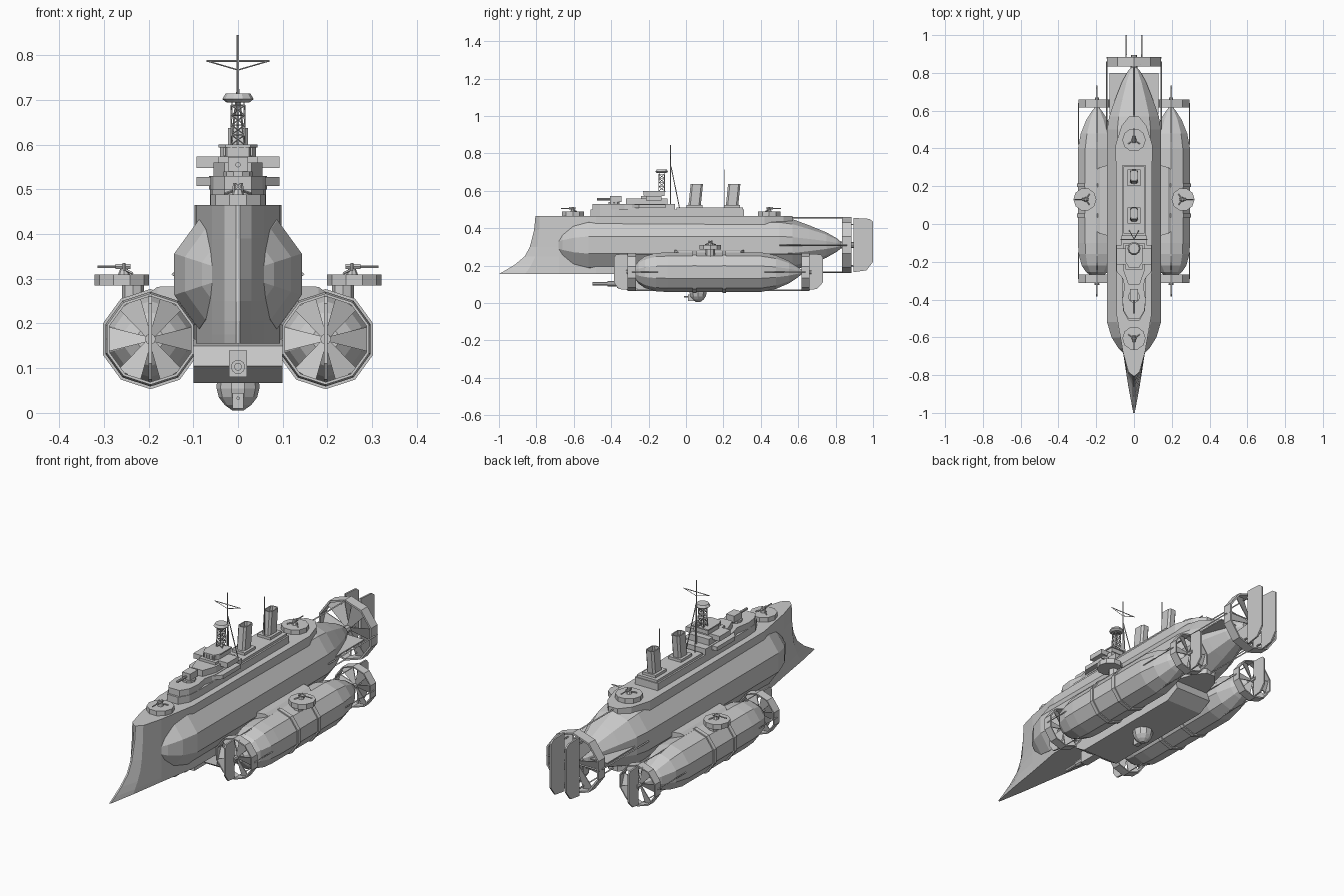
import bpy, bmesh, math
from mathutils import Vector

if "Cube" in bpy.data.objects:
    bpy.data.objects.remove(bpy.data.objects["Cube"])
pi = math.pi

def mesh(name, verts, faces):
    bm = bmesh.new()
    vs = [bm.verts.new(v) for v in verts]
    for f in faces:
        bm.faces.new([vs[i] for i in f])
    bmesh.ops.recalc_face_normals(bm, faces=bm.faces)
    me = bpy.data.meshes.new(name)
    bm.to_mesh(me); bm.free()
    ob = bpy.data.objects.new(name, me)
    bpy.context.collection.objects.link(ob)
    return ob

def loft(name, rings, closed=False):
    """Skin equal-length rings; cap the ends, or join last to first."""
    n, m = len(rings[0]), len(rings)
    faces = [(r*n+i, r*n+(i+1) % n, (r+1) % m*n+(i+1) % n, (r+1) % m*n+i)
             for r in range(m if closed else m-1) for i in range(n)]
    if not closed:
        faces += [tuple(range(n)), tuple(range((m-1)*n, m*n))]
    return mesh(name, [v for r in rings for v in r], faces)

def box(name, x0, x1, y0, y1, z0, z1, rake=0):
    return loft(name, [[(x0, y0+d, z), (x1, y0+d, z), (x1, y1+d, z), (x0, y1+d, z)]
                       for z, d in ((z0, 0), (z1, rake))])

def slab(name, pts, z0, z1):          # plan outline given as right half (x, y)
    full = pts + [(-x, y) for x, y in reversed(pts)]
    return loft(name, [[(x, y, z) for x, y in full] for z in (z0, z1)])

def side(name, pts, x0, x1):          # (y, z) profile extruded along x
    return loft(name, [[(x, y, z) for y, z in pts] for x in (x0, x1)])

def disc(name, x, y, z0, z1, r, n=10, r2=None):
    return loft(name, [[(x+q*math.cos(2*pi*i/n), y+q*math.sin(2*pi*i/n), z) for i in range(n)]
                       for z, q in ((z0, r), (z1, r2 or r))])

def spin(name, x, z, prof, n=10, closed=False):   # lathe (y, r) around the y axis
    return loft(name, [[(x+r*math.sin(2*pi*i/n), y, z+r*math.cos(2*pi*i/n)) for i in range(n)]
                       for y, r in prof], closed)

def rod(name, a, b, r=.003, n=5):
    a, b = Vector(a), Vector(b)
    q = (b-a).to_track_quat('Z', 'Y')
    return loft(name, [[p+q @ Vector((r*math.cos(2*pi*i/n), r*math.sin(2*pi*i/n), 0))
                        for i in range(n)] for p in (a, b)])

def fan(name, x, y0, y1, z, r):       # ring duct with six pitched blades
    t = r*.94
    spin(name+"_ring", x, z, [(y0, r), (y1, r), (y1, t), (y0, t)], closed=True)
    ym = (y0+y1)/2
    spin(name+"_hub", x, z, [(y0-.01, r*.12), (y1+.01, r*.1)], 8)
    for k in range(6):
        a = k*pi/3+pi/6
        u, v = Vector((math.sin(a), 0, math.cos(a))), Vector((math.cos(a), 0, -math.sin(a)))
        c, f = Vector((x, ym, z)), Vector((0, 1, 0))
        quad = [c+u*(r*d)+v*(r*w*s)+f*(s*w*r*.4)
                for d, w, s in ((.08, .06, -1), (.92, .27, -1), (.92, .27, 1), (.08, .06, 1))]
        loft(name+"_blade", [[p+f*h for p in quad] for h in (-.002, .002)])

def gun(name, x, y, z, dx, dy, s=1):  # small pedestal gun with shield
    d, p = Vector((dx, dy, 0)), Vector((x, y, z))
    w, up = Vector((-dy, dx, 0)), Vector((0, 0, 1))
    disc(name+"_pedestal", x, y, z, z+.012*s, .014*s, 8, .009*s)
    for k in (-1, 1):
        rod(name+"_cheek", p+w*k*.009*s+up*.008*s, p+w*k*.007*s+up*.026*s, .004*s, 4)
        rod(name+"_leg", p+w*k*.03*s-d*.02*s+up*.002, p+up*.012*s, .003*s, 4)
    rod(name+"_breech", p-d*.015*s+up*.018*s, p+d*.02*s+up*.018*s, .007*s, 6)
    rod(name+"_barrel", p+d*.015*s+up*.018*s, p+d*.062*s+up*.018*s, .003*s, 6)

# ship hull with ram bow
rings = []
for z, s in ((.155, -1), (.175, -.965), (.205, -.915), (.25, -.862), (.3, -.835), (.39, -.812), (.465, -.805)):
    h = [(.004, s), (.03, s+.02+(-.8-s)*.6), (.058, -.68), (.093, -.48), (.097, .42), (.066, .52), (.025, .57)]
    rings.append([(x, y, z) for x, y in h]+[(-x, y, z) for x, y in reversed(h)])
loft("ship_hull", rings)

# main spindle, tail duct and rudders
spin("main_spindle", 0, .31, [(-.69, .05), (-.66, .085), (-.6, .125), (-.52, .15), (.5, .15), (.57, .138),
                              (.66, .105), (.75, .068), (.81, .034), (.84, .006)])
fan("tail_fan", 0, .835, .885, .31, .15)
for a in range(4):
    dx, dz = (0, .145, 0, -.145)[a], (.145, 0, -.145, 0)[a]
    rod("tail_strut", (dx, .5, .31+dz), (dx, .86, .31+dz), .004, 4)
    rod("tail_spoke", (0, .88, .31), (dx, .88, .31+dz), .004, 4)
for s in (-1, 1):
    side("tail_rudder", [(.895, .455), (.98, .45), (1, .435), (1, .22), (.965, .175), (.895, .165)],
         s*.042-.004, s*.042+.004)
    rod("rudder_post", (s*.042, .86, .42), (s*.042, .9, .42), .004)
    rod("rudder_post", (s*.042, .86, .2), (s*.042, .9, .2), .004)
    box("tail_fin", s*.02, s*.13, .58, .8, .307, .313)

# side pods
for s in (-1, 1):
    x, z = s*.196, .165
    spin("pod_body", x, z, [(-.275, .03), (-.255, .06), (-.22, .085), (-.16, .102), (-.1, .106), (.4, .106),
                            (.48, .09), (.55, .06), (.595, .03), (.62, .01)])
    for y in (.045, .205):
        spin("pod_band", x, z, [(y-.01, .112), (y+.01, .112)])
    fan("pod_front_fan", x, -.312, -.268, z, .102)
    fan("pod_rear_fan", x, .617, .66, z, .102)
    side("pod_rudder", [(.655, .263), (.72, .26), (.732, .245), (.732, .11), (.7, .075), (.655, .07)], x-.004, x+.004)
    side("pod_fore_fin", [(-.312, .263), (-.372, .26), (-.385, .245), (-.385, .11), (-.36, .075), (-.312, .07)],
         x-.004, x+.004)
    for dx, dz in ((0, .097), (.097, 0), (0, -.097), (-.097, 0)):
        rod("pod_rear_strut", (x+dx, .42, z+dz), (x+dx, .64, z+dz), .003, 4)
        rod("pod_front_strut", (x+dx, -.15, z+dz), (x+dx, -.29, z+dz), .003, 4)
    # connector to the hull and pod gun platform
    xs = sorted((s*.08, s*.2))
    loft("pod_connector", [[(q, -.08+d, h), (q, .33-d, h), (q, .33-d, .2), (q, -.08+d, .2)]
                           for q, d, h in ((s*.08, 0, .285), (s*.18, .03, .282), (s*.225, .06, .25))])
    disc("platform_support", s*.235, .13, .22, .288, .025, 8)
    disc("pod_platform", s*.26, .13, .285, .31, .061)
    gun("pod_gun", s*.255, .13, .31, s, 0, .95)

# belly gondola with bow gun and dome
side("gondola", [(-.2, .165), (-.3, .15), (-.31, .105), (-.25, .067), (.37, .067), (.44, .105), (.42, .16)], -.1, .1)
box("gondola_gun_mount", -.02, .02, -.37, -.25, .08, .14)
rod("gondola_gun_sleeve", (0, -.42, .103), (0, -.3, .103), .016, 10)
rod("gondola_gun_barrel", (0, -.5, .103), (0, -.4, .103), .009, 8)
dome = [(.075, .047), (.055, .048), (.035, .043), (.018, .03), (.005, .012)]
loft("belly_dome", [[(r*math.cos(i*pi/5), .065+r*math.sin(i*pi/5), q) for i in range(10)] for q, r in dome])
box("dome_gun_mount", -.012, .012, .012, .05, .01, .045)
rod("dome_gun_barrel", (0, -.01, .033), (0, .03, .033), .004)

# deck gun platforms fore and aft
for y, d in ((-.605, -1), (.445, 1)):
    disc("deck_platform", 0, y, .465, .488, .062)
    gun("deck_gun", 0, y, .488, 0, d)

# superstructure
slab("lower_house", [(.03, -.51), (.058, -.46), (.063, -.38), (.063, .31), (.04, .31)], .46, .5)
box("aft_house", -.055, .055, -.05, .305, .5, .512)
slab("fore_house", [(.03, -.5), (.055, -.46), (.062, -.4), (.05, -.33), (.065, -.27), (.065, -.06)], .5, .53)
slab("lower_wings", [(.05, -.3), (.093, -.25), (.093, -.11), (.05, -.11)], .508, .528)
slab("bridge_tower", [(.03, -.32), (.055, -.25), (.055, -.1)], .53, .56)
slab("bridge_wings", [(.045, -.24), (.045, -.215), (.093, -.215), (.093, -.13), (.04, -.13)], .548, .573)
slab("wheelhouse", [(.025, -.225), (.04, -.2), (.04, -.115)], .573, .594)
slab("wheelhouse_roof", [(.028, -.229), (.044, -.202), (.044, -.11)], .594, .6)
for k in range(-2, 3):
    box("window_post", k*.015-.002, k*.015+.002, -.228, -.2, .575, .594)

# main forward gun
disc("main_turret_base", 0, -.385, .53, .54, .032, 10)
box("main_turret", -.022, .022, -.405, -.345, .54, .572)
rod("main_barrel", (0, -.475, .555), (0, -.4, .555), .006, 8)

# funnels
for y in (.01, .21):
    box("funnel_base", -.035, .035, y-.008, y+.078, .505, .525)
    slope = [[(.022*a, y+.035+d+.033*b, z) for a, b in ((-1, -.7), (-.6, -1), (.6, -1), (1, -.7),
              (1, .7), (.6, 1), (-.6, 1), (-1, .7))] for z, d in ((.51, 0), (.637, .013), (.637, .013), (.615, .011))]
    for i, v in enumerate(slope[2] + slope[3]):   # hollow mouth
        slope[2+i//8][i % 8] = (v[0]*.8, (v[1]-y-.048)*.85+y+.048, v[2])
    loft("funnel", slope)

# lattice mast with lookout
c = [(-1, -1), (1, -1), (1, 1), (-1, 1)]
for k in range(4):
    (a, b), (d, e) = c[k], c[(k+1) % 4]
    rod("lattice_leg", (a*.016, -.13+b*.016, .6), (a*.013, -.13+b*.013, .7), .002, 4)
    for j in range(4):
        z0, z1, w = .6+j*.022, .622+j*.022, .015
        rod("lattice_brace", (a*w, -.13+b*w, z0), (d*w, -.13+e*w, z1), .0014, 4)
        rod("lattice_brace", (d*w, -.13+e*w, z0), (a*w, -.13+b*w, z1), .0014, 4)
        rod("lattice_bar", (a*w, -.13+b*w, z1), (d*w, -.13+e*w, z1), .0014, 4)
disc("lookout_floor", 0, -.13, .694, .702, .025, 10, .035)
disc("lookout_rim", 0, -.13, .702, .714, .035, 10, .028)

# signal mast, yard and aft pole
rod("signal_mast", (0, -.082, .52), (0, -.082, .845), .003)
rod("mast_yard", (-.071, -.082, .787), (.071, -.082, .787), .002)
for s in (-1, 1):
    rod("yard_brace", (s*.065, -.082, .786), (0, -.082, .767), .0015, 4)
    rod("mast_leg", (s*.025, -.035, .51), (0, -.08, .73), .0025)
rod("aft_pole", (0, .207, .51), (0, .207, .715), .0025)
